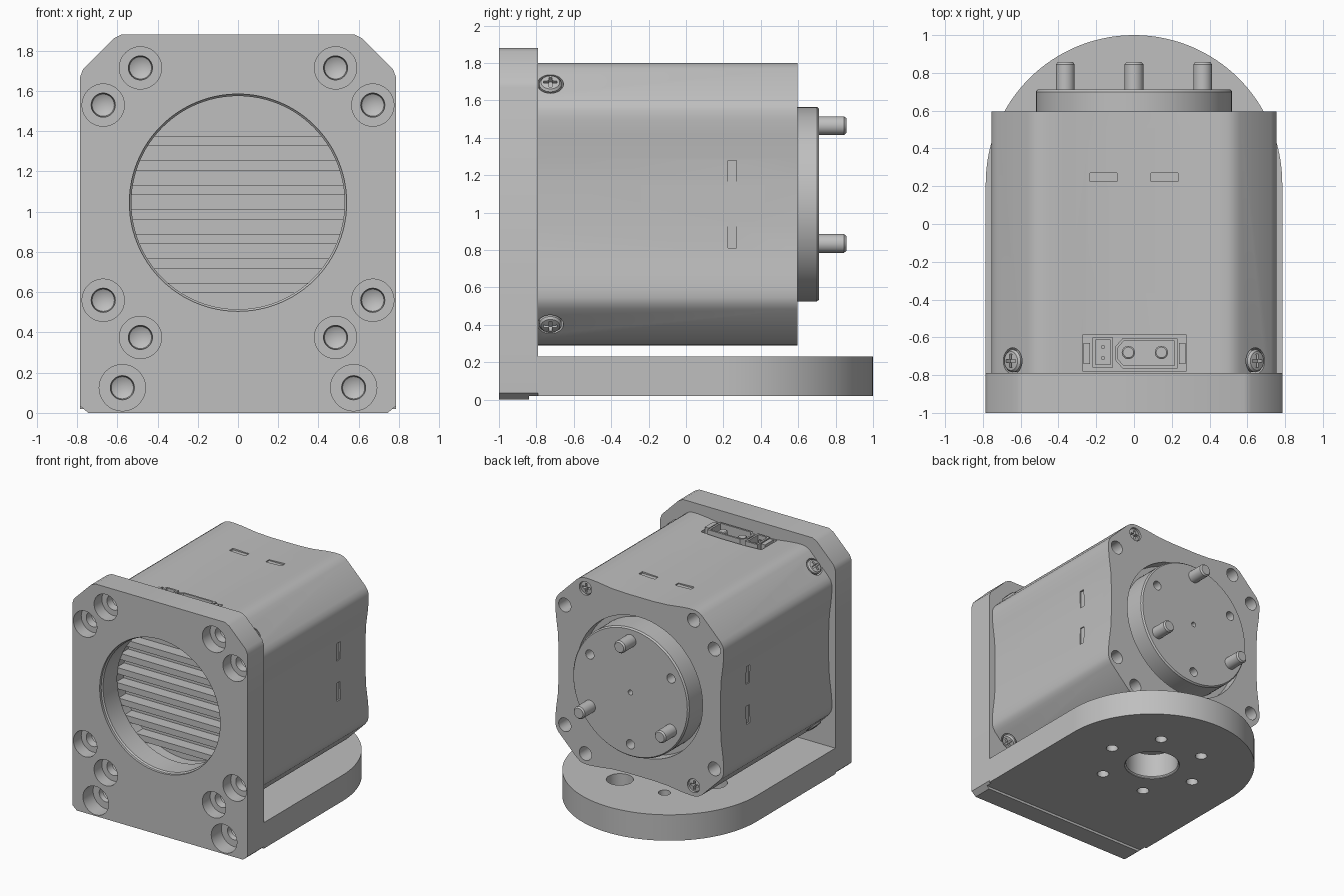
import bpy, bmesh, math
from mathutils import Vector, Matrix

cube = bpy.data.objects.get("Cube")
if cube:
    bpy.data.objects.remove(cube, do_unlink=True)

grey = bpy.data.materials.new("satin grey")
grey.use_nodes = True
grey.diffuse_color = (0.52, 0.52, 0.52, 1)
grey.node_tree.nodes["Principled BSDF"].inputs["Base Color"].default_value = grey.diffuse_color

CZ = 1.045                      # height of the motor axis
BACK, FRONT, UP = Vector((0, 1, 0)), Vector((0, -1, 0)), Vector((0, 0, 1))
parts = []


def finish(name, bm, cutter=False):
    bmesh.ops.recalc_face_normals(bm, faces=bm.faces)
    mesh = bpy.data.meshes.new(name)
    bm.to_mesh(mesh)
    bm.free()
    mesh.materials.append(grey)
    ob = bpy.data.objects.new(name, mesh)
    bpy.context.collection.objects.link(ob)
    ob.hide_render = cutter
    if not cutter:
        parts.append(ob)
    return ob


def placed(origin, axis):
    return Matrix.Translation(origin) @ axis.to_track_quat('Z', 'Y').to_matrix().to_4x4()


def lathe(name, profile, origin, axis, cutter=False, n=48):
    """Turn (radius, distance along axis) points into a capped solid."""
    bm, rings = bmesh.new(), []
    m = placed(origin, axis)
    for r, t in profile:
        count = n if r else 1
        rings.append([bm.verts.new(m @ Vector((r * math.cos(math.tau * i / n),
                      r * math.sin(math.tau * i / n), t))) for i in range(count)])
    for a, b in zip(rings, rings[1:]):
        for i in range(n):
            j = (i + 1) % n
            quad = [a[i % len(a)], a[j % len(a)], b[j % len(b)], b[i % len(b)]]
            bm.faces.new(list(dict.fromkeys(quad)))
    for ring in (rings[0], rings[-1]):
        if len(ring) > 1:
            bm.faces.new(ring)
    return finish(name, bm, cutter)


def prism(name, outline, low, high, to3d, cutter=False):
    bm = bmesh.new()
    rings = [[bm.verts.new(to3d(u, v, t)) for u, v in outline] for t in (low, high)]
    n = len(outline)
    for i in range(n):
        j = (i + 1) % n
        bm.faces.new([rings[0][i], rings[0][j], rings[1][j], rings[1][i]])
    bm.faces.new(rings[0])
    bm.faces.new(rings[1])
    return finish(name, bm, cutter)


def box(name, x, y, z, cutter=False):
    return prism(name, [(x[0], y[0]), (x[1], y[0]), (x[1], y[1]), (x[0], y[1])],
                 z[0], z[1], lambda u, v, t: (u, v, t), cutter)


def cut(target, cutter):
    mod = target.modifiers.new("cut", 'BOOLEAN')
    mod.operation, mod.solver, mod.object = 'DIFFERENCE', 'EXACT', cutter
    bpy.context.view_layer.objects.active = target
    bpy.ops.object.modifier_apply(modifier=mod.name)
    bpy.data.objects.remove(cutter, do_unlink=True)


def along_y(u, v, t):
    return (u, t, v)


def mirrored(half):
    return half + [(-x, y) for x, y in reversed(half)]


# eight mounting positions around the motor axis
bolts = [(sx * a, CZ + sz * b) for a, b in ((0.485, 0.67), (0.67, 0.485))
         for sx in (-1, 1) for sz in (-1, 1)]

# front plate of the bracket
plate = prism("front_plate", mirrored([(0.745, 0), (0.785, 0.035), (0.785, 1.67), (0.77, 1.71),
              (0.62, 1.86), (0.58, 1.88)]), -1, -0.79, along_y)
cut(plate, box("cutter", (-1, 1), (-0.84, -0.7), (-1, 0.02), True))
cut(plate, lathe("cutter", [(0.54, -0.1), (0.54, 0.02), (0.53, 0.03), (0.53, 0.4)],
                 (0, -1, CZ), BACK, True, 96))
for x, z in bolts:
    cut(plate, lathe("cutter", [(0.105, -0.1), (0.105, 0.1), (0.06, 0.1), (0.055, 0.16), (0, 0.19)],
                     (x, -1, z), BACK, True))
for x in (-0.575, 0.575):
    cut(plate, lathe("cutter", [(0.115, -0.1), (0.115, 0.13), (0.06, 0.13), (0.055, 0.17), (0, 0.2)],
                     (x, -1, 0.125), BACK, True))

# rounded foot of the bracket, with a ring of holes
arc = [(0.785 * math.cos(math.pi * i / 64), 0.215 + 0.785 * math.sin(math.pi * i / 64))
       for i in range(65)]
foot = prism("foot", [(-0.785, -0.79), (0.785, -0.79)] + arc, 0.02, 0.23,
             lambda u, v, t: (u, v, t))
cut(foot, lathe("cutter", [(0.21, -0.1), (0.21, 0.025), (0.2, 0.035), (0.2, 0.4)],
                (0, 0.215, 0), UP, True))
for i in range(6):
    a = math.radians(60 * i)
    wide = 0.1 if i % 2 else 0.045
    cut(foot, lathe("cutter", [(0.045, -0.1), (0.045, 0.12), (wide, 0.12), (wide, 0.4)],
                    (0.4 * math.cos(a), 0.215 + 0.4 * math.sin(a), 0), UP, True))

# motor housing: waisted sides and clipped corners
side = [(0.12, 0.726), (0.25, 0.732), (0.37, 0.748), (0.45, 0.755), (0.5, 0.754),
        (0.53, 0.745), (0.56, 0.725)]
quarter = side + [(b, a) for a, b in reversed(side)]
outline = []
for k in range(4):
    c, s = round(math.cos(k * math.pi / 2)), round(math.sin(k * math.pi / 2))
    outline += [(x * c + z * s, CZ - x * s + z * c) for x, z in quarter]
housing = prism("motor_housing", outline, -0.79, 0.595, along_y)
cut(housing, lathe("cutter", [(0.565, -0.1), (0.565, 0.09)], (0, 0.595, CZ), FRONT, True, 96))
cut(housing, lathe("cutter", [(0.545, -0.1), (0.545, 0.1)], (0, -0.79, CZ), BACK, True, 96))
end_screws = [bolts[1], bolts[3]]
end_screws = [(0.485, CZ + 0.67), (-0.485, CZ - 0.67)]
for x, z in bolts:
    cut(housing, lathe("cutter", [(0.055, -0.1), (0.055, 0.2), (0, 0.23)],
                       (x, 0.595, z), FRONT, True, 32))


def screw(name, spot, axis, seat):
    """Cross-slot screw head sunk into the housing."""
    if seat:
        cut(housing, lathe("cutter", [(0.07, -0.02), (0.07, 0.1)], spot, -axis, True, 32))
    head = lathe(name, [(0.055, -0.12), (0.06, 0), (0.05, 0.012), (0, 0.018)], spot, axis, n=32)
    for w, h in ((0.036, 0.008), (0.008, 0.036)):
        m = placed(spot, axis)
        cut(head, prism("cutter", [(-w, -h), (w, -h), (w, h), (-w, h)], -0.02, 0.05,
                        lambda u, v, t: m @ Vector((u, v, t)), True))


for sx in (-1, 1):
    for sz in (-1, 1):
        screw("corner_screw", Vector((sx * 0.643, -0.725, CZ + sz * 0.643)),
              Vector((sx, 0, sz)).normalized(), True)
for x, z in end_screws:
    screw("end_screw", Vector((x, 0.57, z)), BACK, False)

# shallow latch notches on all four sides
for s in (-1, 1):
    mid = s * 0.162
    for d in (-1, 1):
        near, far = sorted((d * 0.718, d * 0.9))
        cut(housing, box("cutter", (mid - 0.072, mid + 0.072), (0.225, 0.27),
                         (CZ + near, CZ + far), True))
        cut(housing, box("cutter", (near, far), (0.225, 0.27),
                         (CZ + mid - 0.072, CZ + mid + 0.072), True))

# cooling fins behind the round opening
for i in range(7):
    dz = 0.307 - 0.122 * i
    w = math.sqrt(0.57 ** 2 - dz ** 2)
    box("cooling_fin", (-w, w), (-0.785, -0.68), (CZ + dz - 0.025, CZ + dz + 0.025))

# top connector: pocket, two shells and contacts
cut(housing, box("cutter", (-0.27, 0.275), (-0.78, -0.585), (1.69, 2), True))
small = box("small_socket", (-0.22, -0.11), (-0.76, -0.6), (1.68, 1.8))
cut(small, box("cutter", (-0.205, -0.125), (-0.745, -0.615), (1.71, 2), True))
large = prism("large_socket", [(-0.1, -0.72), (-0.06, -0.765), (0.23, -0.765), (0.23, -0.605),
              (-0.06, -0.605), (-0.1, -0.65)], 1.68, 1.8, lambda u, v, t: (u, v, t))
cut(large, prism("cutter", [(-0.085, -0.715), (-0.055, -0.75), (0.215, -0.75), (0.215, -0.62),
                 (-0.055, -0.62), (-0.085, -0.655)], 1.71, 2, lambda u, v, t: (u, v, t), True))
for x in (-0.03, 0.145):
    lathe("round_contact", [(0.035, 0), (0.035, 0.08), (0.028, 0.085)], (x, -0.68, 1.7), UP, n=24)
for y in (-0.71, -0.65):
    box("square_contact", (-0.173, -0.157), (y - 0.008, y + 0.008), (1.7, 1.78))
for x in (-0.25, 0.255):
    box("connector_clip", (x - 0.018, x + 0.018), (-0.74, -0.63), (1.68, 1.8))

# output flange with three pins and matching holes
flange = lathe("output_flange", [(0.52, 0.45), (0.52, 0.7), (0.51, 0.712)], (0, 0, CZ), BACK, n=96)
cut(flange, lathe("cutter", [(0.02, 0.6), (0.02, 0.9)], (0, 0, CZ), BACK, True, 24))
for i in range(6):
    a = math.radians(90 + 60 * i)
    spot = (0.42 * math.cos(a), 0, CZ + 0.42 * math.sin(a))
    if i % 2:
        cut(flange, lathe("cutter", [(0.037, 0.6), (0.037, 0.9)], spot, BACK, True, 32))
    else:
        lathe("drive_pin", [(0.05, 0.65), (0.05, 0.845), (0.04, 0.857)], spot, BACK, n=32)

# smooth the round surfaces and keep edges crisp
bpy.ops.object.select_all(action='DESELECT')
for ob in parts:
    ob.select_set(True)
bpy.context.view_layer.objects.active = plate
bpy.ops.object.shade_smooth_by_angle(angle=math.radians(30))
